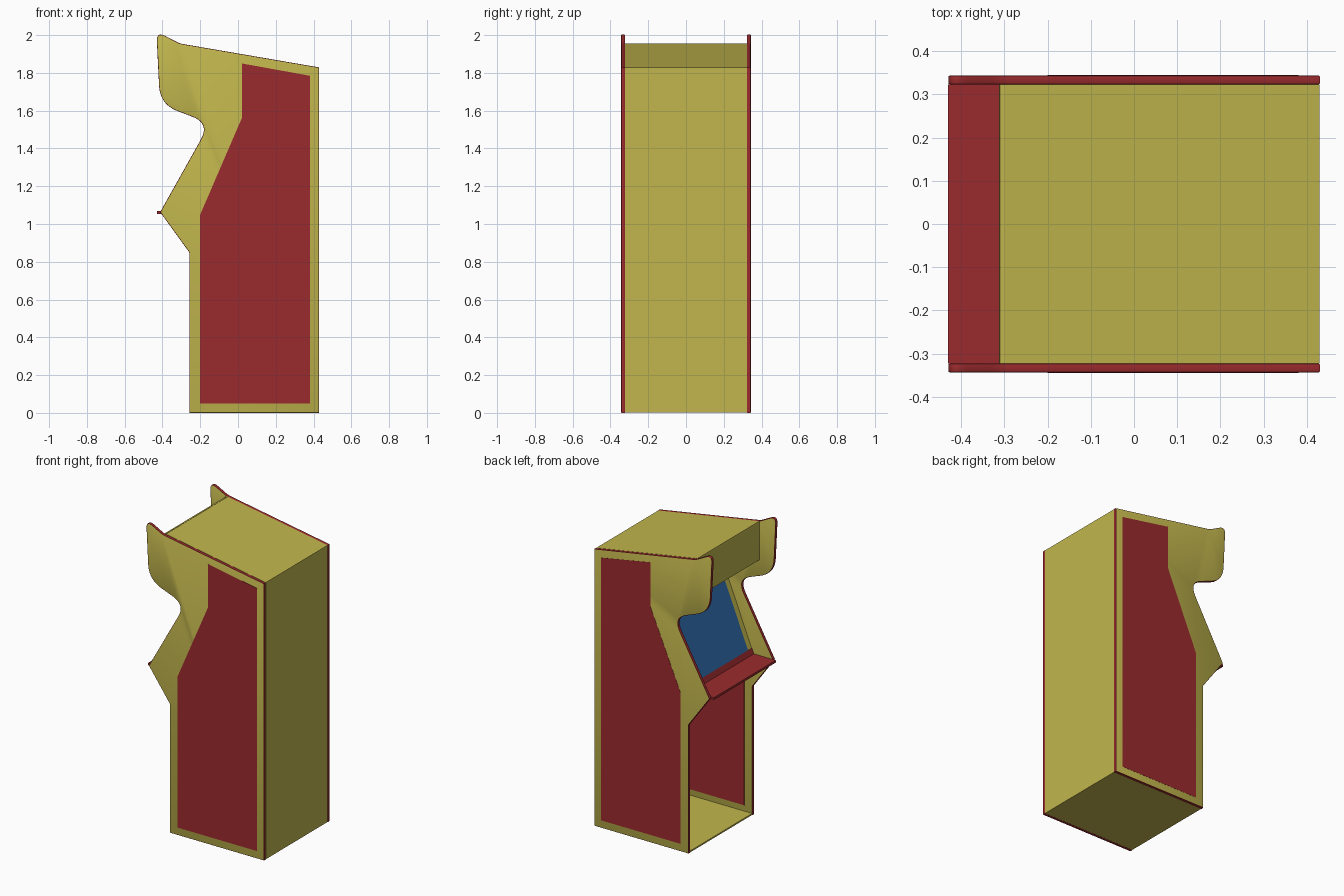
import bpy
import bmesh
import math
from mathutils import Vector

cube = bpy.data.objects.get("Cube")
if cube:
    bpy.data.objects.remove(cube, do_unlink=True)


def material(name, rgb):
    mat = bpy.data.materials.new(name)
    mat.use_nodes = True
    mat.diffuse_color = (*rgb, 1)
    mat.node_tree.nodes["Principled BSDF"].inputs["Base Color"].default_value = (*rgb, 1)
    return mat


YELLOW = material("mustard yellow", (0.54, 0.47, 0.075))
RED = material("deep red", (0.33, 0.024, 0.027))
BLUE = material("screen blue", (0.03, 0.14, 0.4))


def prism(name, points, y0, y1, mat, rim_mat=None, bevel=0.0):
    """Extrude an x-z outline along y; the rim can have its own colour and a bevel."""
    bm = bmesh.new()
    face = bm.faces.new([bm.verts.new((x, y0, z)) for x, z in points])
    ext = bmesh.ops.extrude_face_region(bm, geom=[face])["geom"]
    bmesh.ops.translate(bm, vec=(0, y1 - y0, 0),
                        verts=[v for v in ext if isinstance(v, bmesh.types.BMVert)])
    bmesh.ops.recalc_face_normals(bm, faces=bm.faces)
    if rim_mat:
        for f in bm.faces:
            f.material_index = 0 if abs(f.normal.y) > 0.9 else 1
    if bevel:
        caps = [f for f in bm.faces if abs(f.normal.y) > 0.9]
        edges = list({e for f in caps for e in f.edges})
        bmesh.ops.bevel(bm, geom=edges, offset=bevel, segments=2, profile=0.5,
                        affect='EDGES', material=1)
    mesh = bpy.data.meshes.new(name)
    bm.to_mesh(mesh)
    bm.free()
    mesh.materials.append(mat)
    if rim_mat:
        mesh.materials.append(rim_mat)
    obj = bpy.data.objects.new(name, mesh)
    bpy.context.collection.objects.link(obj)
    return obj


def board(name, start, end, thickness, mat, half_width):
    """Flat board between two x-z points, thickened to the right of its direction."""
    a, b = Vector(start), Vector(end)
    d = (b - a).normalized()
    n = Vector((d.y, -d.x)) * thickness
    return prism(name, [a, b, b + n, a + n], -half_width, half_width, mat)


def rounded(corners, steps=10):
    """Outline from (x, z, cut) corners, each cut replaced by a smooth arc."""
    out = []
    for i, (x, z, cut) in enumerate(corners):
        p = Vector((x, z))
        if not cut:
            out.append(p)
            continue
        a = p + (Vector(corners[i - 1][:2]) - p).normalized() * cut
        b = p + (Vector(corners[(i + 1) % len(corners)][:2]) - p).normalized() * cut
        for k in range(steps + 1):
            t = k / steps
            out.append(a * (1 - t) ** 2 + p * 2 * t * (1 - t) + b * t * t)
    return out


# Side panels with red edge trim and red inlay on both faces
side_outline = rounded([
    (-0.258, 0, 0), (-0.258, 0.85, 0), (-0.412, 1.063, 0),
    (-0.1485, 1.533, 0.1), (-0.413, 1.633, 0.1), (-0.432, 2.02, 0.055),
    (-0.31, 1.956, 0.02), (0.43, 1.829, 0), (0.43, 0, 0)])
inlay_outline = [(-0.2, 0.05), (-0.2, 1.05), (0.02, 1.56),
                 (0.02, 1.85), (0.38, 1.785), (0.38, 0.05)]
INNER, OUTER = 0.323, 0.343
for side, label in ((1, "back"), (-1, "front")):
    panel = prism(label + "_side_panel", side_outline, side * INNER, side * OUTER,
                  YELLOW, RED, 0.003)
    bpy.ops.object.select_all(action='DESELECT')
    panel.select_set(True)
    bpy.context.view_layer.objects.active = panel
    bpy.ops.object.shade_smooth_by_angle(angle=math.radians(30))
    prism(label + "_side_inlay", inlay_outline,
          side * (INNER - 0.001), side * (OUTER + 0.001), RED)

# Cabinet boards between the side panels
floor_front, floor_back = (-0.257, 0.001), (0.429, 0.001)
roof_back, roof_front = (0.429, 1.829), (-0.31, 1.956)
marquee_low, hood_back = (-0.31, 1.70), (-0.011, 1.70)
bezel_low = Vector((-0.268, 1.066))
for name, a, b in (("floor", floor_back, floor_front),
                   ("rear_panel", roof_back, floor_back),
                   ("roof", roof_front, roof_back),
                   ("marquee", marquee_low, roof_front),
                   ("hood_underside", hood_back, marquee_low),
                   ("screen_bezel", bezel_low, hood_back)):
    board(name, a, b, 0.01, YELLOW, INNER)

# Control panel, lower bezel strip and screen
board("control_panel", (-0.43, 1.069), (-0.262, 1.069), 0.015, RED, INNER)
slope = Vector(hood_back) - bezel_low
length = slope.length
slope.normalize()
lift = Vector((-slope.y, slope.x)) * 0.003


def on_bezel(distance):
    return bezel_low + slope * distance + lift


board("bezel_strip", on_bezel(0), on_bezel(0.04), 0.004, RED, INNER)
board("screen", on_bezel(0.04), on_bezel(length - 0.04), 0.004, BLUE, INNER - 0.041)
